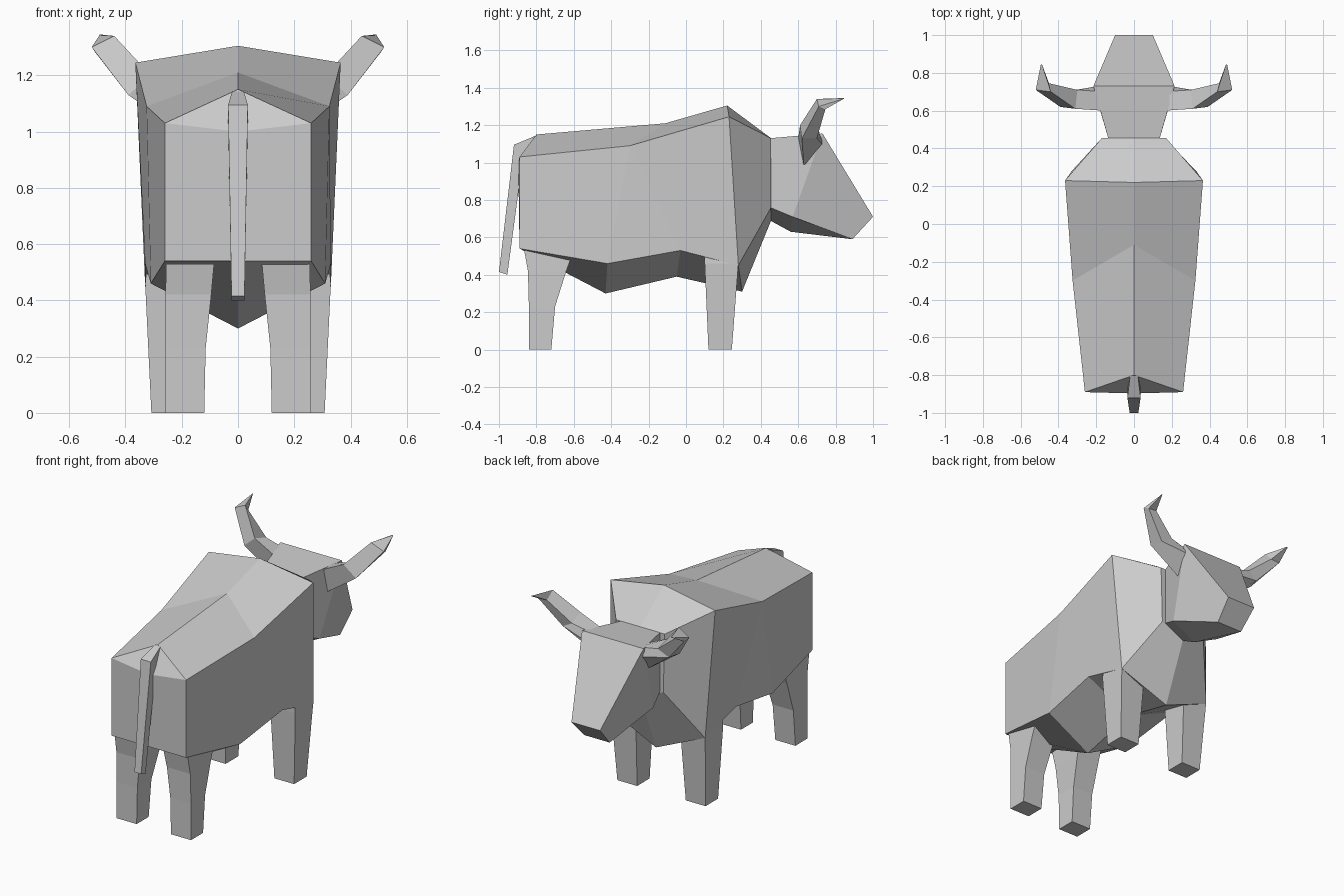
import bpy, bmesh


def loft(name, strands, mirrored=False):
    """Skin rings of equal point count, cap the ends, weld shared points."""
    bm = bmesh.new()
    for rings in strands:
        for s in ((1, -1) if mirrored else (1,)):
            vs = [[bm.verts.new((s * x, y, z)) for x, y, z in r] for r in rings]
            n = len(vs[0])
            for a, b in zip(vs, vs[1:]):
                for i in range(n):
                    j = (i + 1) % n
                    bm.faces.new((a[i], a[j], b[j], b[i]))
            bm.faces.new(vs[0])
            bm.faces.new(vs[-1])
    bmesh.ops.remove_doubles(bm, verts=bm.verts, dist=0.0005)
    bmesh.ops.recalc_face_normals(bm, faces=bm.faces)
    me = bpy.data.meshes.new(name)
    bm.to_mesh(me)
    bm.free()
    ob = bpy.data.objects.new(name, me)
    bpy.context.collection.objects.link(ob)
    return ob


def hexa(top, side, low, keel):
    """Symmetric six-point ring: ridge (y,z), side (x,y,z), low (x,y,z), keel (y,z)."""
    flip = lambda p: (-p[0], p[1], p[2])
    return [(0, *top), side, low, (0, *keel), flip(low), flip(side)]


def box_ring(x0, x1, y0, y1, z):
    return [(x0, y0, z), (x1, y0, z), (x1, y1, z), (x0, y1, z)]


# Body, rump to neck; repeated points weld into triangles
rump, rump_low = (0.26, -0.89, 1.03), (0.26, -0.89, 0.54)
back = (-0.11, 1.21)
flank = (0.325, -0.30, 1.09)
loft("body", [[
    hexa((-0.897, 1.0), rump, rump_low, (-0.89, 0.54)),
    hexa((-0.80, 1.15), rump, rump_low, (-0.89, 0.54)),
    hexa(back, flank, (0.31, -0.42, 0.46), (-0.43, 0.30)),
    hexa(back, flank, (0.33, -0.03, 0.53), (-0.05, 0.39)),
    hexa((0.22, 1.305), (0.365, 0.23, 1.245), (0.33, 0.28, 0.45), (0.30, 0.31)),
    hexa((0.455, 1.13), (0.17, 0.455, 1.13), (0.16, 0.455, 0.76), (0.455, 0.69)),
]])

# Head, neck to muzzle
loft("head", [[
    hexa((0.45, 1.13), (0.135, 0.45, 1.13), (0.135, 0.45, 0.76), (0.45, 0.69)),
    hexa((0.73, 1.155), (0.215, 0.73, 1.155), (0.17, 0.57, 0.71), (0.56, 0.63)),
    hexa((1.0, 0.71), (0.10, 1.0, 0.71), (0.09, 0.89, 0.59), (0.89, 0.59)),
]])

# Horns
tip = (0.49, 0.845, 1.345)
loft("horns", [[
    [(0.16, 0.63, 0.97), (0.16, 0.735, 1.09), (0.16, 0.70, 1.14), (0.16, 0.60, 1.13)],
    [(0.39, 0.62, 1.13), (0.37, 0.70, 1.13), (0.30, 0.71, 1.17), (0.31, 0.61, 1.20)],
    [(0.52, 0.71, 1.30), (0.51, 0.745, 1.285), (0.45, 0.745, 1.29), (0.44, 0.70, 1.34)],
    [(tip[0] + dx, tip[1], tip[2] + dz)
     for dx, dz in ((.003, -.003), (.003, 0), (-.003, 0), (-.003, -.003))],
]], mirrored=True)

# Legs
loft("hind_legs", [[
    box_ring(0.12, 0.26, -0.84, -0.72, 0),
    box_ring(0.115, 0.26, -0.84, -0.70, 0.23),
    box_ring(0.095, 0.258, -0.845, -0.64, 0.42),
    box_ring(0.085, 0.255, -0.865, -0.60, 0.53),
]], mirrored=True)
loft("front_legs", [[
    box_ring(0.17, 0.308, 0.12, 0.245, 0),
    box_ring(0.155, 0.33, 0.10, 0.28, 0.46),
    box_ring(0.155, 0.32, 0.10, 0.28, 0.56),
]], mirrored=True)


# Tail
def tail_ring(w, outer, inner):
    return [(-w, *outer), (w, *outer), (w, *inner), (-w, *inner)]


loft("tail", [[
    tail_ring(0.02, (-0.80, 1.145), (-0.79, 1.10)),
    tail_ring(0.035, (-0.92, 1.095), (-0.87, 1.04)),
    tail_ring(0.023, (-1.0, 0.415), (-0.955, 0.40)),
]])
